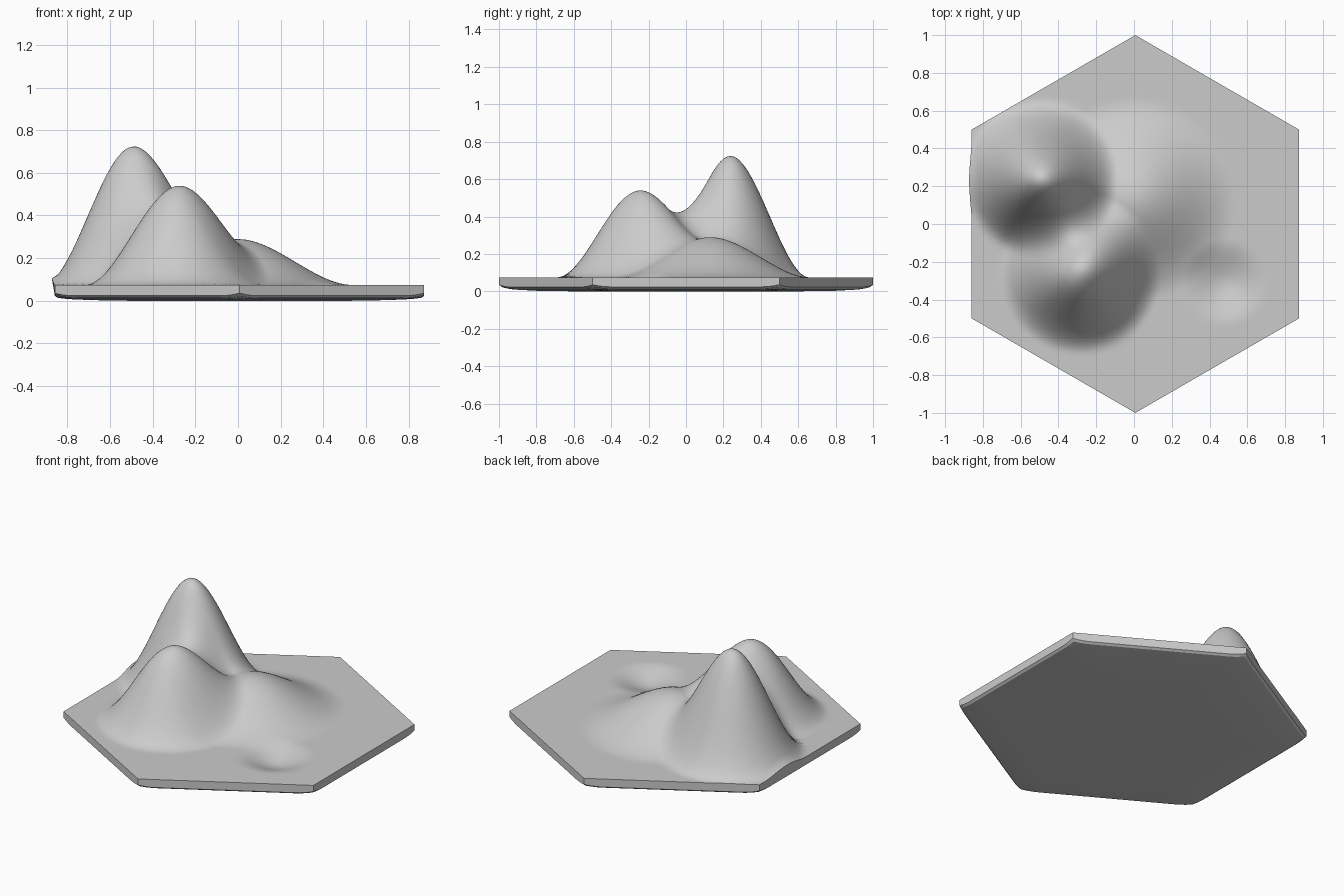
import bpy, bmesh, math

if "Cube" in bpy.data.objects:
    bpy.data.objects.remove(bpy.data.objects["Cube"])

TOP = 0.074      # level of the flat ground
OFF = 0.007      # hexagon is slightly off centre because one rim bulges
SIDE = 28        # divisions per hexagon side
RINGS = 56       # rings from centre to rim

# hills and one hollow: x, y, height, radius
HILLS = [(-0.495, 0.24, 0.647, 0.42),
         (-0.287, -0.26, 0.457, 0.43),
         (0.0, 0.13, 0.215, 0.54),
         (0.48, -0.31, -0.055, 0.23)]


def smooth(d, r):
    t = max(0.0, 1 - d / r)
    return t * t * (3 - 2 * t)


def ground(x, y):
    return TOP + sum(h * smooth(math.hypot(x - cx, y - cy), r)
                     for cx, cy, h, r in HILLS)


# hexagon outline with a corner weight (1 at the corners)
outline = []
for s in range(6):
    a, b = math.radians(90 + 60 * s), math.radians(150 + 60 * s)
    for i in range(SIDE):
        t = i / SIDE
        corner = max(0.0, 1 - min(t, 1 - t) / 0.1) ** 2
        outline.append((math.cos(a) * (1 - t) + math.cos(b) * t,
                        math.sin(a) * (1 - t) + math.sin(b) * t, corner))

bm = bmesh.new()


def bridge(r1, r2):
    n = len(r1)
    for i in range(n):
        bm.faces.new((r1[i], r2[i], r2[(i + 1) % n], r1[(i + 1) % n]))


def fan(ring, z):
    c = bm.verts.new((OFF, 0, z))
    for i in range(len(ring)):
        bm.faces.new((c, ring[i], ring[(i + 1) % len(ring)]))


# hilly top surface
prev = None
for k in range(1, RINGS + 1):
    f = k / RINGS
    ring = []
    for x, y, c in outline:
        px, py = x * f + OFF, y * f
        z = ground(px, py)
        if k == RINGS and x < -0.86:      # rim pushed out beside the tall hill
            px -= 0.014 * smooth(abs(py - 0.23), 0.24)
        ring.append(bm.verts.new((px, py, z)))
    if prev:
        bridge(prev, ring)
    else:
        fan(ring, ground(OFF, 0))
    prev = ring

# side wall and slightly domed underside
for f, z, lift in [(1.0, 0.024, 0.012), (0.985, 0.014, 0.009),
                   (0.93, 0.008, 0.003), (0.8, 0.003, 0), (0.6, 0, 0)]:
    ring = [bm.verts.new((x * f + OFF, y * f, z + lift * c)) for x, y, c in outline]
    bridge(prev, ring)
    prev = ring
fan(prev, 0)

bmesh.ops.recalc_face_normals(bm, faces=bm.faces)
mesh = bpy.data.meshes.new("hill_tile")
bm.to_mesh(mesh)
bm.free()
tile = bpy.data.objects.new("hill_tile", mesh)
bpy.context.collection.objects.link(tile)
bpy.context.view_layer.objects.active = tile
tile.select_set(True)
bpy.ops.object.shade_smooth_by_angle(angle=math.radians(30))
